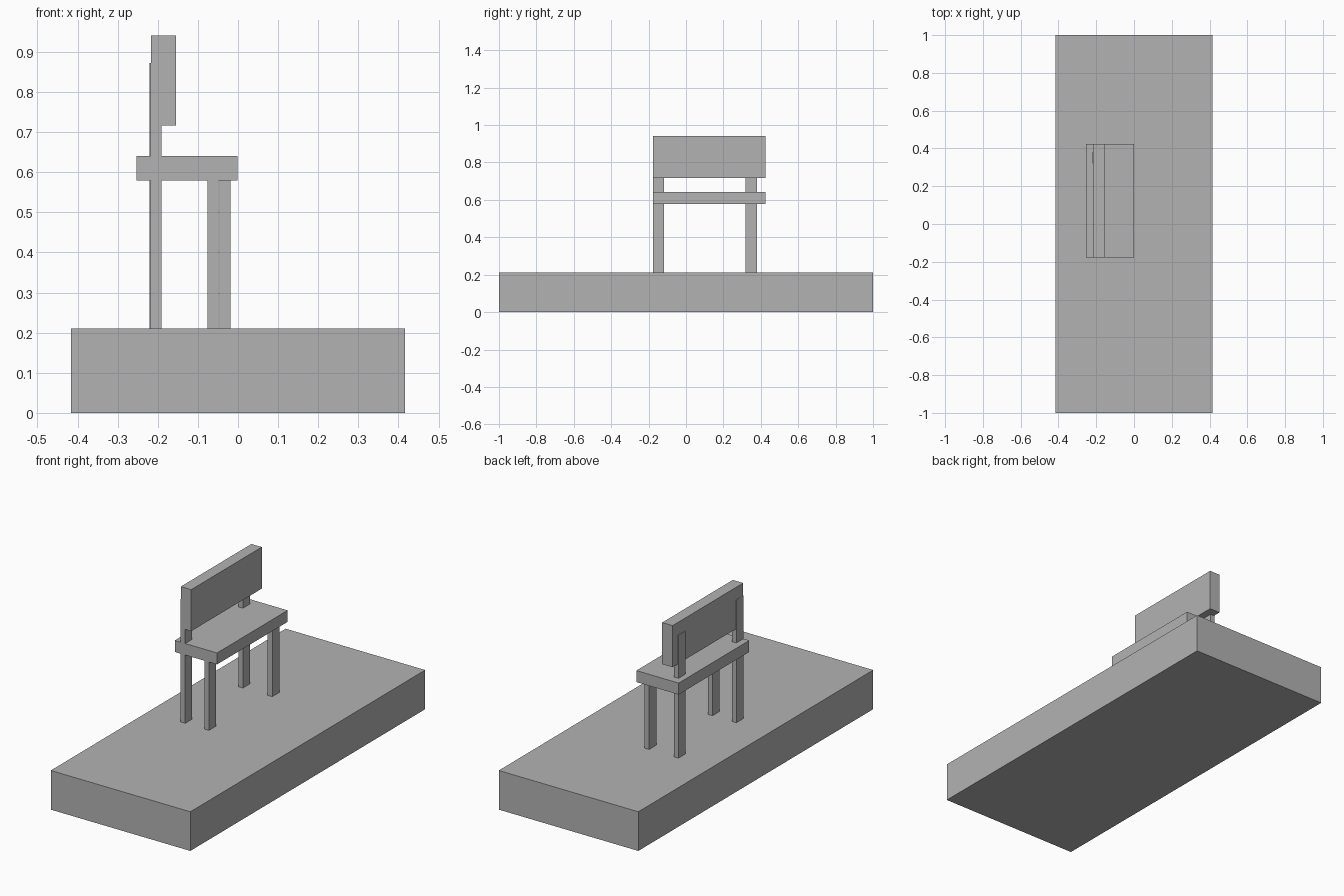
import bpy

if "Cube" in bpy.data.objects:
    bpy.data.objects.remove(bpy.data.objects["Cube"], do_unlink=True)

# Single plain colour
grey = bpy.data.materials.new("plain grey")
grey.use_nodes = True
colour = (0.45, 0.45, 0.45, 1)
grey.diffuse_color = colour
grey.node_tree.nodes["Principled BSDF"].inputs["Base Color"].default_value = colour


def box(name, xs, ys, zs):
    """Add a box filling the given x, y and z ranges."""
    spans = (xs, ys, zs)
    bpy.ops.mesh.primitive_cube_add(size=1, location=[(a + b) / 2 for a, b in spans])
    obj = bpy.context.object
    obj.name = name
    obj.scale = [b - a for a, b in spans]
    bpy.ops.object.transform_apply(location=False, rotation=False, scale=True)
    obj.data.materials.append(grey)
    return obj


BASE_TOP, SEAT_BOTTOM, SEAT_TOP, POST_TOP = 0.211, 0.579, 0.641, 0.873
LEG = 0.027
bench_y = (-0.177, 0.424)

# Ground slab
box("base_slab", (-0.416, 0.416), (-1, 1), (0, BASE_TOP))

# Bench seat and backrest
box("seat", (-0.253, -0.001), bench_y, (SEAT_BOTTOM, SEAT_TOP))
box("backrest", (-0.217, -0.155), bench_y, (0.717, 0.941))

# Legs: the rear pair runs on through the seat to hold the backrest
ends = (
    ("near", (-0.177, -0.117), -0.218, -0.076),
    ("far", (0.319, 0.38), -0.221, -0.046),
)
for end, ys, rear_x, front_x in ends:
    box(f"rear_post_{end}", (rear_x, rear_x + LEG), ys, (BASE_TOP, POST_TOP))
    box(f"front_leg_{end}", (front_x, front_x + LEG), ys, (BASE_TOP, SEAT_BOTTOM))
